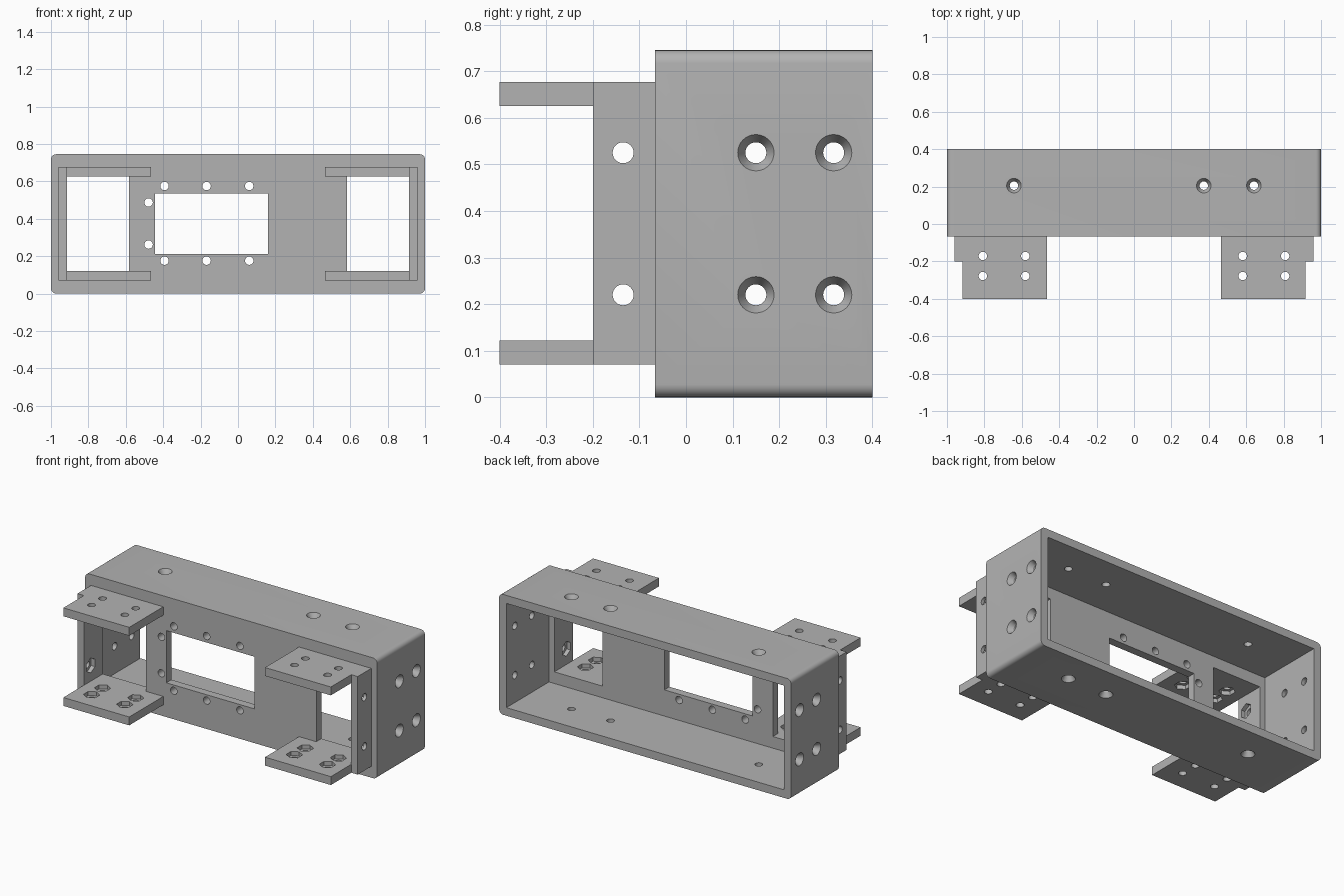
import bpy, bmesh
from mathutils import Matrix, Vector

cube = bpy.data.objects.get("Cube")
if cube:
    bpy.data.objects.remove(cube, do_unlink=True)

grey = bpy.data.materials.new("plain grey")
grey.use_nodes = True
colour = (0.45, 0.45, 0.45, 1)
grey.diffuse_color = colour
grey.node_tree.nodes["Principled BSDF"].inputs["Base Color"].default_value = colour

HEIGHT, FRONT, BACK, WALL = 0.745, -0.067, 0.4, 0.05
HOLE = 0.0225


def add_box(bm, lo, hi):
    lo, hi = Vector(lo), Vector(hi)
    matrix = Matrix.Translation((lo + hi) / 2) @ Matrix.Diagonal((*(hi - lo), 1))
    return bmesh.ops.create_cube(bm, size=1, matrix=matrix)["verts"]


def add_rod(bm, start, direction, length, r1, r2, sides=32):
    start, direction = Vector(start), Vector(direction)
    turn = direction.to_track_quat('Z', 'Y').to_matrix().to_4x4()
    matrix = Matrix.Translation(start + direction * length / 2) @ turn
    bmesh.ops.create_cone(bm, cap_ends=True, segments=sides, radius1=r1,
                          radius2=r2, depth=length, matrix=matrix)


def drill(through, recess, point, inward, nut=False):
    """Through hole entering at point, with a countersink or a nut pocket."""
    point, inward = Vector(point), Vector(inward)
    add_rod(through, point - inward * 0.03, inward, 0.13, HOLE, HOLE)
    if nut:
        add_rod(recess, point - inward * 0.01, inward, 0.035, 0.046, 0.046, 6)
    else:
        add_rod(recess, point - inward * 0.01, inward, 0.042, 0.0445, 0.0214)


def to_object(bm, name):
    mesh = bpy.data.meshes.new(name)
    bm.to_mesh(mesh)
    bm.free()
    obj = bpy.data.objects.new(name, mesh)
    bpy.context.collection.objects.link(obj)
    return obj


def make_part(name, solid, *cutters):
    """Cut the solid by each cutter mesh, then bake the result."""
    obj = to_object(solid, name)
    helpers = []
    for bm in cutters:
        helper = to_object(bm, name + "_cutter")
        helper.hide_render = True
        helpers.append(helper)
        mod = obj.modifiers.new("cut", 'BOOLEAN')
        mod.operation, mod.solver, mod.object = 'DIFFERENCE', 'EXACT', helper
    bpy.context.view_layer.update()
    graph = bpy.context.evaluated_depsgraph_get()
    baked = bpy.data.meshes.new_from_object(obj.evaluated_get(graph))
    obj.modifiers.clear()
    obj.data = baked
    for helper in helpers:
        bpy.data.objects.remove(helper, do_unlink=True)
    baked.materials.clear()
    baked.materials.append(grey)
    bpy.ops.object.select_all(action='DESELECT')
    obj.select_set(True)
    bpy.context.view_layer.objects.active = obj
    bpy.ops.object.shade_smooth_by_angle(angle=0.5)
    return obj


# Housing: open-backed box with rounded long edges
solid, through, recess = bmesh.new(), bmesh.new(), bmesh.new()
add_box(solid, (-1, FRONT, 0), (1, BACK, HEIGHT))
long_edges = [e for e in solid.edges
              if abs(e.verts[0].co.y - e.verts[1].co.y) > 0.1]
bmesh.ops.bevel(solid, geom=long_edges, offset=0.028, segments=6,
                profile=0.5, affect='EDGES')
add_box(recess, (-1 + WALL, FRONT + WALL, WALL),
        (1 - WALL, BACK + 0.1, HEIGHT - WALL))

# Front window and the two side openings
add_box(through, (-0.444, -0.1, 0.212), (0.16, 0.03, 0.535))
for side in (-1, 1):
    x0, x1 = sorted((side * 0.583, side * 0.914))
    add_box(through, (x0, -0.1, 0.122), (x1, 0.03, 0.625))

# Small holes around the window
window_holes = [(x, z) for x in (-0.393, -0.168, 0.06) for z in (0.176, 0.575)]
window_holes += [(-0.478, 0.262), (-0.478, 0.487)]
for x, z in window_holes:
    add_rod(through, (x, -0.1, z), (0, 1, 0), 0.13, HOLE, HOLE)

# Countersunk holes in the end walls, top and bottom
for side in (-1, 1):
    for y in (0.15, 0.317):
        for z in (0.22, 0.525):
            drill(through, recess, (side, y, z), (-side, 0, 0))
for x in (-0.642, 0.373, 0.641):
    drill(through, recess, (x, 0.205, HEIGHT), (0, 0, -1))
    drill(through, recess, (x, 0.205, 0), (0, 0, 1))
make_part("housing", solid, recess, through)

# Brackets: an upright plate and two flanges at each end
for side, label in ((-1, "right"), (1, "left")):
    solid, through, recess = bmesh.new(), bmesh.new(), bmesh.new()
    x0, x1 = sorted((side * 0.914, side * 0.96))
    add_box(solid, (x0, -0.2, 0.07), (x1, FRONT, 0.677))
    for z in (0.22, 0.525):
        drill(through, recess, (side * 0.914, -0.135, z), (side, 0, 0), nut=True)
    make_part(label + "_bracket_plate", solid, recess, through)

    for level, low, high, inner, out in (("lower", 0.07, 0.122, 0.122, -1),
                                         ("upper", 0.625, 0.677, 0.625, 1)):
        solid, through, recess = bmesh.new(), bmesh.new(), bmesh.new()
        x0, x1 = sorted((side * 0.465, side * 0.916))
        add_box(solid, (x0, -0.4, low), (x1, FRONT, high))
        for x in (0.581, 0.808):
            for y in (-0.171, -0.278):
                drill(through, recess, (side * x, y, inner), (0, 0, out), nut=True)
        make_part(label + "_" + level + "_flange", solid, recess, through)
